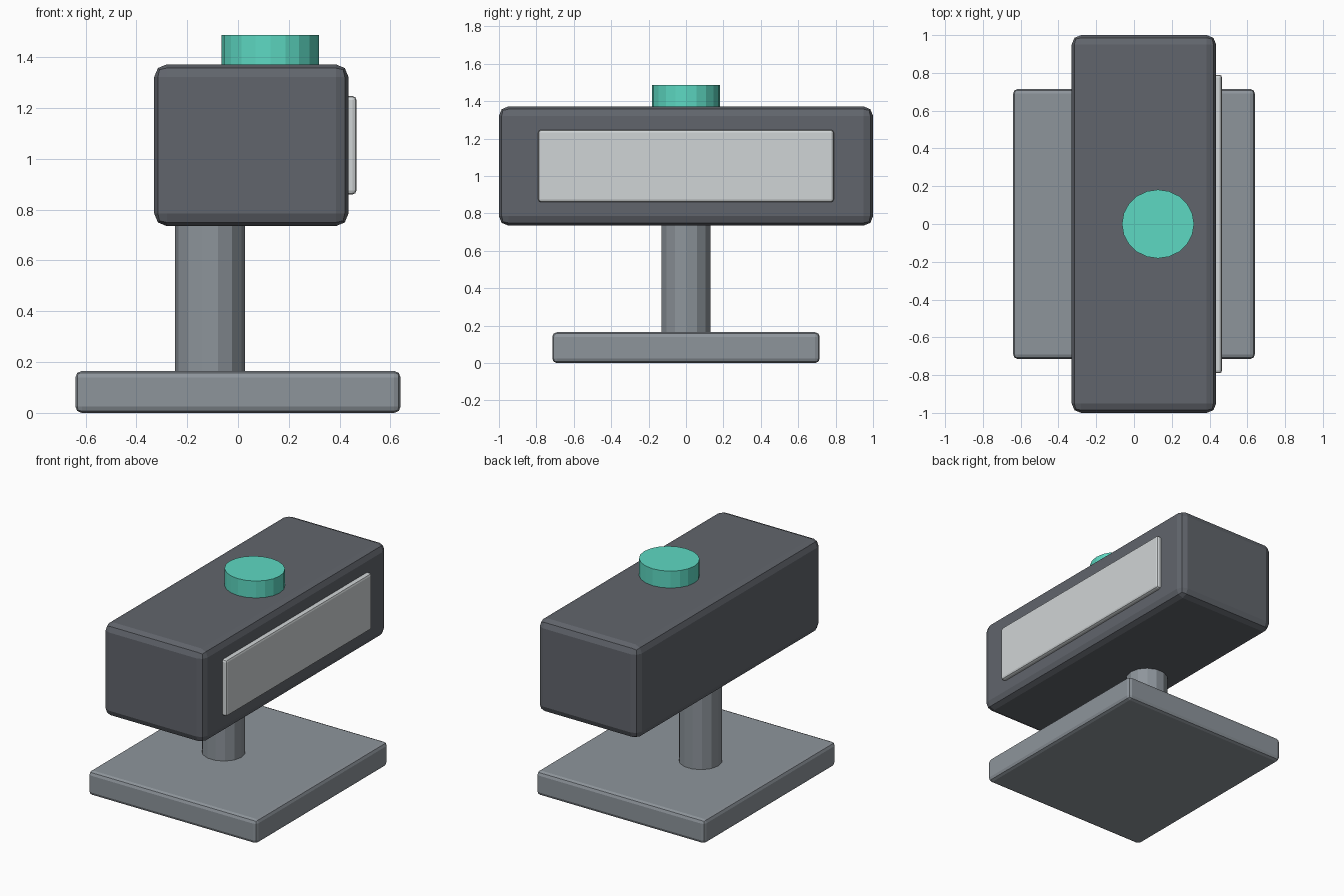
import bpy

if "Cube" in bpy.data.objects:
    bpy.data.objects.remove(bpy.data.objects["Cube"])


def material(name, rgb):
    m = bpy.data.materials.new(name)
    m.diffuse_color = (*rgb, 1)
    m.use_nodes = True
    m.node_tree.nodes["Principled BSDF"].inputs["Base Color"].default_value = m.diffuse_color
    return m


DARK = material("dark_grey", (0.12, 0.13, 0.15))
MID = material("mid_grey", (0.27, 0.30, 0.33))
PALE = material("pale_grey", (0.63, 0.66, 0.67))
TEAL = material("teal", (0.11, 0.69, 0.54))


def finish(obj, name, mat):
    obj.name = name
    obj.data.materials.append(mat)
    bpy.ops.object.transform_apply(location=False, rotation=True, scale=True)
    return obj


def box(name, x, y, z, bevel, mat):
    """Bevelled box from (min, max) ranges."""
    ranges = (x, y, z)
    bpy.ops.mesh.primitive_cube_add(size=1, location=[(a + b) / 2 for a, b in ranges])
    obj = bpy.context.object
    obj.scale = [b - a for a, b in ranges]
    finish(obj, name, mat)
    mod = obj.modifiers.new("bevel", "BEVEL")
    mod.width = bevel
    mod.segments = 2
    return obj


def cylinder(name, sides, x, rx, ry, z, mat):
    """Faceted upright cylinder with a corner pointing along x."""
    bpy.ops.mesh.primitive_cylinder_add(vertices=sides, radius=1, depth=1,
                                        location=(x, 0, (z[0] + z[1]) / 2),
                                        rotation=(0, 0, 1.5707963))
    bpy.ops.object.transform_apply(location=False, rotation=True, scale=False)
    obj = bpy.context.object
    obj.scale = (rx, ry, z[1] - z[0])
    return finish(obj, name, mat)


# Foot plate and post
box("base_plate", (-0.64, 0.64), (-0.715, 0.715), (0, 0.165), 0.025, MID)
cylinder("post", 14, -0.11, 0.137, 0.134, (0.16, 0.74), MID)

# Long body with a raised panel on its right side
box("body", (-0.33, 0.435), (-1, 1), (0.735, 1.372), 0.05, DARK)
box("side_panel", (0.40, 0.466), (-0.79, 0.79), (0.86, 1.247), 0.015, PALE)

# Button on top
cylinder("top_button", 20, 0.127, 0.191, 0.182, (1.365, 1.488), TEAL)
